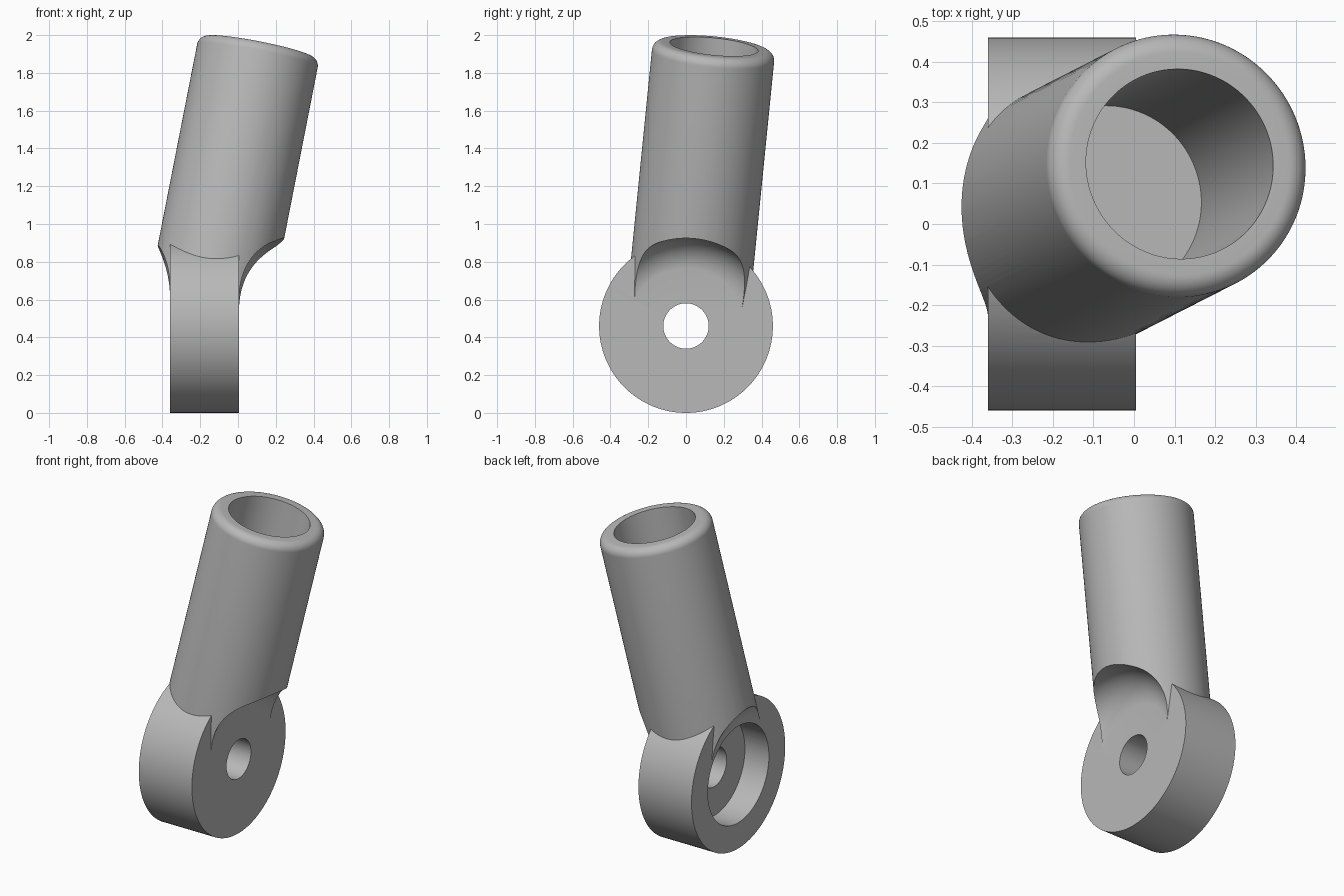
import bpy
import bmesh
import math
from mathutils import Vector

default = bpy.data.objects.get("Cube")
if default:
    bpy.data.objects.remove(default, do_unlink=True)

# Main dimensions
HUB_Z, HUB_R = 0.46, 0.46
X_MIN, X_MAX = -0.36, 0.005
X_MID = (X_MIN + X_MAX) / 2
LEAN = Vector((0.29, 0.148, 1.48))
TUBE_R, BORE_R, TUBE_LEN, FLOOR = 0.325, 0.235, 1.515, 0.59
LIP = 0.05
SEGMENTS = 128

gray = bpy.data.materials.new("plain gray")
gray.use_nodes = True
color = (0.48, 0.48, 0.48, 1)
gray.diffuse_color = color
gray.node_tree.nodes["Principled BSDF"].inputs["Base Color"].default_value = color


def arc(cr, ct, radius, start, end, steps):
    """Points of an arc in the (radius, distance along axis) plane."""
    angles = [math.radians(start + (end - start) * i / steps) for i in range(steps + 1)]
    return [(cr + radius * math.cos(a), ct + radius * math.sin(a)) for a in angles]


def lathe(name, profile, origin, axis):
    """Revolve a profile that starts and ends on the axis."""
    bm = bmesh.new()
    verts = [bm.verts.new((r, 0, t)) for r, t in profile]
    edges = [bm.edges.new(pair) for pair in zip(verts, verts[1:])]
    bmesh.ops.spin(bm, geom=verts + edges, cent=(0, 0, 0), axis=(0, 0, 1),
                   angle=math.tau, steps=SEGMENTS, use_merge=True)
    bmesh.ops.remove_doubles(bm, verts=bm.verts, dist=1e-5)
    bmesh.ops.recalc_face_normals(bm, faces=bm.faces)
    turn = Vector((0, 0, 1)).rotation_difference(Vector(axis)).to_matrix()
    bmesh.ops.rotate(bm, verts=bm.verts, cent=(0, 0, 0), matrix=turn)
    bmesh.ops.translate(bm, verts=bm.verts, vec=origin)
    mesh = bpy.data.meshes.new(name)
    bm.to_mesh(mesh)
    bm.free()
    mesh.materials.append(gray)
    obj = bpy.data.objects.new(name, mesh)
    bpy.context.collection.objects.link(obj)
    return obj


def combine(target, other, operation):
    """Apply a boolean and discard the second object."""
    mod = target.modifiers.new(operation, "BOOLEAN")
    mod.operation, mod.object, mod.solver = operation, other, "EXACT"
    bpy.ops.object.select_all(action="DESELECT")
    bpy.context.view_layer.objects.active = target
    target.select_set(True)
    bpy.ops.object.modifier_apply(modifier=mod.name)
    bpy.data.objects.remove(other, do_unlink=True)


# Leaning tube with a blind socket and rounded rim
socket_tube = lathe("socket_tube", [(0, 0), (TUBE_R, 0)]
                    + arc(TUBE_R - LIP, TUBE_LEN - LIP, LIP, 0, 90, 10)
                    + [(BORE_R, TUBE_LEN), (BORE_R, FLOOR), (0, FLOOR)],
                    (X_MID, 0, HUB_Z), LEAN)

# Rounded reliefs on both sides of the tube foot
FILLET, FLAT_R, INSET = 0.17, 0.295, 0.0004
relief = ([(0, 0)] + arc(FLAT_R, FILLET, FILLET, -90, 0, 24)
          + [(FLAT_R + FILLET, 0.6), (0, 0.6)])
for x, side in ((X_MAX - INSET, 1), (X_MIN + INSET, -1)):
    cutter = lathe("relief_cutter", relief, (x, 0, HUB_Z), (side, 0, 0))
    cutter.hide_render = True
    combine(socket_tube, cutter, "DIFFERENCE")

# Flat round hub
hub = lathe("pivot_bracket", [(0, X_MIN), (HUB_R, X_MIN), (HUB_R, X_MAX), (0, X_MAX)],
            (0, 0, HUB_Z), (1, 0, 0))
combine(hub, socket_tube, "UNION")

# Pivot hole with a wide counterbore on the right side
SEAT_X = -0.195
pivot_cutter = lathe("pivot_cutter", [(0, -0.6), (0.30, -0.6), (0.30, SEAT_X),
                                      (0.12, SEAT_X), (0.12, 0.3), (0, 0.3)],
                     (0, 0, HUB_Z), (1, 0, 0))
pivot_cutter.hide_render = True
combine(hub, pivot_cutter, "DIFFERENCE")

bpy.ops.object.shade_smooth_by_angle(angle=math.radians(25))
